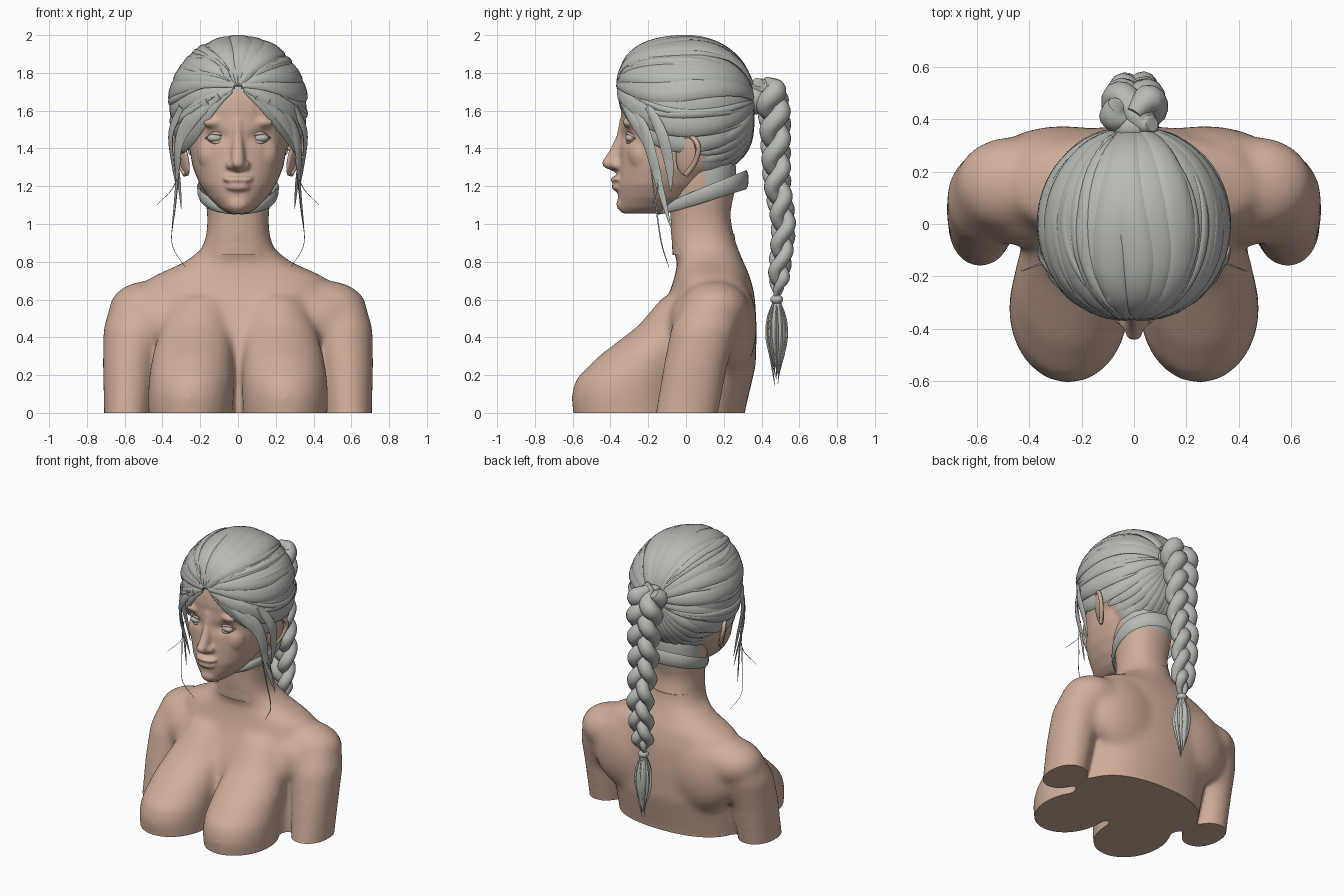
import bpy, bmesh, math, random
from math import sin, cos, pi, radians
from mathutils import Vector, Matrix, Euler

random.seed(4)
cube = bpy.data.objects.get("Cube")
if cube:
    bpy.data.objects.remove(cube)


def material(name, rgb):
    m = bpy.data.materials.new(name)
    m.use_nodes = True
    m.diffuse_color = (*rgb, 1)
    m.node_tree.nodes["Principled BSDF"].inputs["Base Color"].default_value = (*rgb, 1)
    return m


SKIN = material("warm_skin", (0.63, 0.42, 0.32))
HAIR = material("ash_grey", (0.47, 0.49, 0.455))


def finish(bm, name, *mats):
    bmesh.ops.recalc_face_normals(bm, faces=bm.faces)
    me = bpy.data.meshes.new(name)
    bm.to_mesh(me)
    bm.free()
    for m in mats:
        me.materials.append(m)
    me.shade_smooth()
    me.set_sharp_from_angle(angle=radians(55))
    ob = bpy.data.objects.new(name, me)
    bpy.context.scene.collection.objects.link(ob)
    return ob


def skin_rings(bm, rings):
    """Bridge rings of points into a closed tube."""
    vs = [[bm.verts.new(p) for p in r] for r in rings]
    n = len(vs[0])
    for a, b in zip(vs, vs[1:]):
        for i in range(n):
            bm.faces.new((a[i], a[(i + 1) % n], b[(i + 1) % n], b[i]))
    bm.faces.new(vs[0][::-1])
    bm.faces.new(vs[-1])


def loft(bm, sections, power=2.3, n=40):
    """Stack of rounded sections (x, y, z, rx, ry)."""
    def ring(x, y, z, rx, ry):
        out = []
        for i in range(n):
            c, s = cos(2 * pi * i / n), sin(2 * pi * i / n)
            out.append((x + rx * math.copysign(abs(c) ** (2 / power), c),
                        y + ry * math.copysign(abs(s) ** (2 / power), s), z))
        return out
    skin_rings(bm, [ring(*s) for s in sections])


def ball(bm, loc, r, rot=(0, 0, 0), mirror=False):
    for side in (1, -1) if mirror else (1,):
        e = Euler((rot[0], rot[1] * side, rot[2] * side))
        m = Matrix.LocRotScale(Vector((loc[0] * side, loc[1], loc[2])), e, Vector(r))
        bmesh.ops.create_uvsphere(bm, u_segments=28, v_segments=18, radius=1, matrix=m)


def spline(pts, steps=6):
    p = [Vector(q) for q in pts]
    p = [2 * p[0] - p[1]] + p + [2 * p[-1] - p[-2]]
    out = []
    for a, b, c, d in zip(p, p[1:], p[2:], p[3:]):
        for k in range(steps):
            t = k / steps
            out.append(0.5 * (2 * b + (c - a) * t + (2 * a - 5 * b + 4 * c - d) * t ** 2
                              + (3 * b - a - 3 * c + d) * t ** 3))
    return out + [p[-2]]


def lock(bm, path, width, thick, n=8):
    """Flattened strand; width and thick are functions of 0..1 along the path."""
    rings = []
    for i, p in enumerate(path):
        u = i / (len(path) - 1)
        tan = (path[min(i + 1, len(path) - 1)] - path[max(i - 1, 0)]).normalized()
        out = p - Vector((0, 0, min(p.z, 1.6)))
        side = tan.cross(out).normalized()
        out = side.cross(tan)
        rings.append([p + side * width(u) * cos(2 * pi * k / n) + out * thick(u) * sin(2 * pi * k / n)
                      for k in range(n)])
    skin_rings(bm, rings)


def pole_shift(y):
    return (0.11 if y < 0 else 0.035) * (y / 0.36) ** 2


def hair_point(a, t, k=1.0):
    """Point on the hair dome: a turns around the front-back axis, t runs front to back."""
    s = max(sin(t), 0) ** (1 - 0.5 * max(0, -cos(a)))
    y = -0.355 * cos(t)
    return Vector((0.345 * sin(a) * s * k, y * k, 1.62 + pole_shift(y) + 0.36 * cos(a) * s * k))


def fuse(bm, name, voxel, rounds, edit):
    """Merge overlapping volumes into one soft surface, then edit and colour it."""
    ob = finish(bm, name + "_volumes")
    r = ob.modifiers.new("merge", "REMESH")
    r.mode, r.voxel_size = "VOXEL", voxel
    s = ob.modifiers.new("soften", "SMOOTH")
    s.factor, s.iterations = 0.5, rounds
    bpy.context.view_layer.update()
    me = bpy.data.meshes.new_from_object(ob.evaluated_get(bpy.context.evaluated_depsgraph_get()))
    bpy.data.objects.remove(ob)
    bm = bmesh.new()
    bm.from_mesh(me)
    edit(bm)
    for f in bm.faces:
        c = f.calc_center_median()
        a = math.atan2(abs(c.x), c.z - 1.62 - pole_shift(c.y))
        f.material_index = int((a < radians(116) and c.z > 1.3) or (c.y > 0.1 and c.z > 1.19))
    return finish(bm, name, SKIN, HAIR)


# Torso, neck, bosom and upper arms
bm = bmesh.new()
loft(bm, [(0, y, z, rx, ry) for z, y, rx, ry in (
    (-0.2, 0.03, 0.44, 0.27), (0, 0.03, 0.45, 0.28), (0.25, 0.07, 0.46, 0.3), (0.45, 0.1, 0.48, 0.275),
    (0.62, 0.135, 0.5, 0.23), (0.72, 0.14, 0.46, 0.2), (0.8, 0.13, 0.28, 0.175), (0.87, 0.1, 0.19, 0.175),
    (0.95, 0.085, 0.166, 0.166), (1.05, 0.075, 0.163, 0.158), (1.2, 0.08, 0.185, 0.185),
    (1.35, 0.08, 0.19, 0.19))])
ball(bm, (0.27, 0.23, 0.46), (0.28, 0.145, 0.28), mirror=True)
ball(bm, (0.38, 0.06, 0.48), (0.24, 0.15, 0.17), mirror=True)
ball(bm, (0.47, 0.15, 0.55), (0.215, 0.185, 0.15), mirror=True)
for s in (1, -1):
    loft(bm, [(s * x, y, z, rx, ry) for x, y, z, rx, ry in (
        (0.25, -0.3, -0.2, 0.21, 0.27), (0.25, -0.32, 0, 0.225, 0.28), (0.25, -0.325, 0.09, 0.228, 0.285),
        (0.247, -0.3, 0.18, 0.226, 0.285), (0.24, -0.21, 0.3, 0.215, 0.255), (0.22, -0.06, 0.46, 0.19, 0.195),
        (0.2, 0.02, 0.62, 0.14, 0.14))], 2)
    loft(bm, [(s * x, y, z, rx, ry) for x, y, z, rx, ry in (
        (0.59, -0.02, -0.2, 0.122, 0.165), (0.587, 0.005, 0, 0.123, 0.168), (0.577, 0.05, 0.25, 0.14, 0.17),
        (0.552, 0.1, 0.45, 0.162, 0.18), (0.53, 0.14, 0.6, 0.135, 0.14))], 2.1)


def cut_base(bm):
    geom = bm.verts[:] + bm.edges[:] + bm.faces[:]
    bmesh.ops.bisect_plane(bm, geom=geom, plane_co=(0, 0, 0), plane_no=(0, 0, -1), clear_outer=True)
    bmesh.ops.holes_fill(bm, edges=[e for e in bm.edges if e.is_boundary])


fuse(bm, "bust_body", 0.016, 36, cut_base)

# Head: skull, jaw and facial forms
bm = bmesh.new()
ball(bm, (0, 0, 1.6), (0.325, 0.345, 0.345))
ball(bm, (0, 0.08, 1.42), (0.24, 0.2, 0.22))
loft(bm, [(0, y, z, rx, ry) for z, y, rx, ry in (
    (1.055, -0.22, 0.05, 0.12), (1.085, -0.185, 0.1, 0.17), (1.14, -0.15, 0.155, 0.21), (1.21, -0.12, 0.203, 0.245),
    (1.3, -0.08, 0.24, 0.277), (1.4, -0.06, 0.258, 0.29), (1.56, -0.04, 0.268, 0.303))], 2.1)
loft(bm, [(0, y, z, rx, ry) for z, y, rx, ry in (
    (1.56, -0.32, 0.03, 0.03), (1.47, -0.33, 0.028, 0.038), (1.4, -0.35, 0.033, 0.05),
    (1.34, -0.375, 0.038, 0.062), (1.305, -0.37, 0.038, 0.06), (1.28, -0.35, 0.025, 0.045))], 2, 20)
ball(bm, (0, -0.41, 1.323), (0.034, 0.036, 0.032))
ball(bm, (0.04, -0.362, 1.312), (0.024, 0.038, 0.025), mirror=True)
ball(bm, (0, -0.363, 1.238), (0.08, 0.038, 0.02), (0.2, 0, 0))
ball(bm, (0, -0.358, 1.195), (0.066, 0.037, 0.022))
ball(bm, (0, -0.32, 1.105), (0.06, 0.05, 0.045))
ball(bm, (0.125, -0.235, 1.37), (0.09, 0.075, 0.1), mirror=True)
ball(bm, (0.1, -0.285, 1.54), (0.09, 0.045, 0.035), (0, 0.05, -0.3), mirror=True)


def sink_sockets(bm):
    for v in bm.verts:
        if v.co.y < -0.15:
            d = ((abs(v.co.x) - 0.115) / 0.06) ** 2 + ((v.co.z - 1.46) / 0.035) ** 2
            v.co.y += 0.026 * math.exp(-d)


fuse(bm, "head", 0.0095, 9, sink_sockets)

# Eyes and lids
bm = bmesh.new()
ball(bm, (0.118, -0.288, 1.455), (0.046, 0.032, 0.024), (0, 0, -0.3), True)
finish(bm, "eyes", HAIR)
bm = bmesh.new()
for s in (1, -1):
    for dz in (0.025, -0.022):
        arc = [(s * (0.118 + 0.052 * q), -0.309 + 0.03 * q * q + 0.014 * q, 1.455 + dz * (1 - q * q))
               for q in (-1, -0.5, 0, 0.5, 1)]
        lock(bm, spline(arc), lambda u: 0.003 + 0.006 * sin(pi * u), lambda u: 0.007)
finish(bm, "eyelids", SKIN)

# Ears: shell with a raised rim
bm = bmesh.new()
ball(bm, (0.292, 0.0, 1.36), (0.018, 0.058, 0.108), (-0.12, 0.2, -0.4), True)
for s in (1, -1):
    rim = [(s * x, y, z) for x, y, z in ((0.27, -0.04, 1.39), (0.3, -0.025, 1.45), (0.325, 0.025, 1.465),
                                         (0.34, 0.065, 1.41), (0.315, 0.05, 1.33), (0.28, 0.0, 1.26))]
    lock(bm, spline(rim), lambda u: 0.014, lambda u: 0.013)
finish(bm, "ears", SKIN)

# Thin band around the neck
bm = bmesh.new()
loft(bm, [(0, 0.108, 0.835, 0.198, 0.178), (0, 0.096, 0.88, 0.178, 0.17), (0, 0.09, 0.95, 0.164, 0.165)])
finish(bm, "neck_band", SKIN)

# Swept hair: broad strands running from the brow to the back knot
bm = bmesh.new()
COUNT = 17
for i in range(COUNT):
    a = radians(-119 + 238 * i / (COUNT - 1))
    k = 1 + random.uniform(-0.015, 0.025) if abs(a) > 0.3 else 1.0
    drift = random.uniform(-0.1, 0.1)
    path = [hair_point(a + drift * sin(2 * t), t, k) for t in [0.06 + 3.0 * j / 26 for j in range(27)]]
    lock(bm, path, lambda u: 0.012 + 0.058 * sin(pi * u) ** 0.8, lambda u: 0.008 + 0.014 * sin(pi * u), 10)
# Finer strands layered over the sides
for i in range(22):
    a = random.choice((-1, 1)) * radians(random.uniform(25, 118))
    t0, t1, d = random.uniform(0.15, 0.7), random.uniform(2.2, 3.0), random.uniform(-0.2, 0.2)
    path = [hair_point(a + d * sin(j / 7), t0 + (t1 - t0) * j / 21, 1.035) for j in range(22)]
    lock(bm, path, lambda u: 0.003 + 0.022 * sin(pi * u), lambda u: 0.003 + 0.012 * sin(pi * u))
finish(bm, "swept_hair", HAIR)

# Nape strands pulled up into the knot
bm = bmesh.new()
for i in range(13):
    a = radians(122 + 116 * i / 12)
    path = [hair_point(a, 1.72 + 1.35 * j / 15, 1.0) for j in range(16)]
    lock(bm, path, lambda u: 0.012 + 0.035 * sin(pi * u) ** 0.7, lambda u: 0.008 + 0.014 * sin(pi * u))
finish(bm, "nape_hair", HAIR)

# Short tuft at the parting
bm = bmesh.new()
for x in (-0.09, -0.055, -0.02, 0.02, 0.055, 0.09):
    path = spline([(x * 0.15, -0.355, 1.73), (x * 0.7, -0.345, 1.8), (x, -0.29, 1.885), (x, -0.21, 1.935)])
    lock(bm, path, lambda u: 0.006 + 0.018 * sin(pi * u), lambda u: 0.012)
finish(bm, "parting_tuft", HAIR)

# Loose locks and wisps beside the face
bm = bmesh.new()
LOCKS = (((0.1, -0.35, 1.68), (0.23, -0.29, 1.56), (0.31, -0.2, 1.42), (0.325, -0.14, 1.2), (0.35, -0.08, 0.98)),
         ((0.16, -0.33, 1.65), (0.29, -0.23, 1.52), (0.325, -0.18, 1.36), (0.31, -0.14, 1.2), (0.3, -0.11, 1.08)),
         ((0.3, -0.2, 1.62), (0.355, -0.13, 1.48), (0.345, -0.09, 1.32), (0.32, -0.08, 1.17)))
WISPS = (((0.3, -0.2, 1.4), (0.33, -0.16, 1.1), (0.35, -0.13, 0.9), (0.28, -0.09, 0.77)),
         ((0.3, -0.18, 1.35), (0.34, -0.15, 1.2), (0.43, -0.18, 1.1)))
for s in (1, -1):
    for group, w in ((LOCKS, 0.03), (WISPS, 0.003)):
        for pts in group:
            path = spline([(s * x, y, z) for x, y, z in pts])
            lock(bm, path, lambda u: 0.001 + w * sin(pi * min(1, u * 0.8 + 0.2)) ** 0.8,
                 lambda u: 0.001 + w * 0.4 * (1 - u))
finish(bm, "loose_locks", HAIR)

# Tilted lock looping under the jaw and around the nape
bm = bmesh.new()
loop = [Vector((0.235 * sin(q) * sin(q / 2) ** 0.5, 0.085 - 0.235 * cos(q), 1.15 - 0.085 * cos(q)))
        for q in [2 * pi * j / 48 for j in range(48)] + [2 * pi - 0.001]]
lock(bm, loop, lambda u: 0.012 + 0.038 * sin(pi * u), lambda u: 0.012)
finish(bm, "under_jaw_loop", HAIR)

# Braid: knot, three woven strands, tie and tail
bm = bmesh.new()
ball(bm, (0, 0.37, 1.67), (0.095, 0.07, 0.09))
core = spline([(0, 0.42, 1.75), (0, 0.465, 1.6), (0, 0.475, 1.4), (0, 0.485, 1.2),
               (0, 0.515, 1.0), (0, 0.5, 0.8), (0, 0.48, 0.61)], 22)
for j in range(3):
    path, sizes = [], []
    for i, p in enumerate(core):
        u = i / (len(core) - 1)
        s, size = 2 * pi * (2.7 * u + j / 3), 1.2 - 0.55 * u ** 0.7
        path.append(p + Vector((0.066 * sin(s), 0.036 * sin(2 * s), 0)) * size * min(1, (1 - u) * 9 + 0.15))
        sizes.append(size * min(1, (1 - u) * 8 + 0.3, u * 12 + 0.5))
    lock(bm, path, lambda u: 0.054 * sizes[round(u * (len(sizes) - 1))],
         lambda u: 0.05 * sizes[round(u * (len(sizes) - 1))], 12)
ball(bm, (0, 0.48, 0.6), (0.034, 0.034, 0.026))
finish(bm, "braid", HAIR)

bm = bmesh.new()
loft(bm, [(0, 0.48, 0.59, 0.018, 0.02), (0, 0.48, 0.5, 0.042, 0.048), (0, 0.483, 0.41, 0.046, 0.055),
          (0, 0.487, 0.31, 0.03, 0.036), (0, 0.49, 0.2, 0.003, 0.003)], 2, 16)
for j in range(9):
    q = 2 * pi * j / 9
    r = Vector((0.042 * cos(q), 0.05 * sin(q), 0))
    end = random.uniform(0.14, 0.26)
    path = spline([Vector((0, 0.48, z)) + r * f for z, f in ((0.59, 0.4), (0.5, 0.92), (0.4, 1), (0.3, 0.65), (end, 0.2))])
    lock(bm, path, lambda u: 0.001 + 0.015 * sin(pi * u), lambda u: 0.001 + 0.009 * sin(pi * u))
finish(bm, "braid_tail", HAIR)
